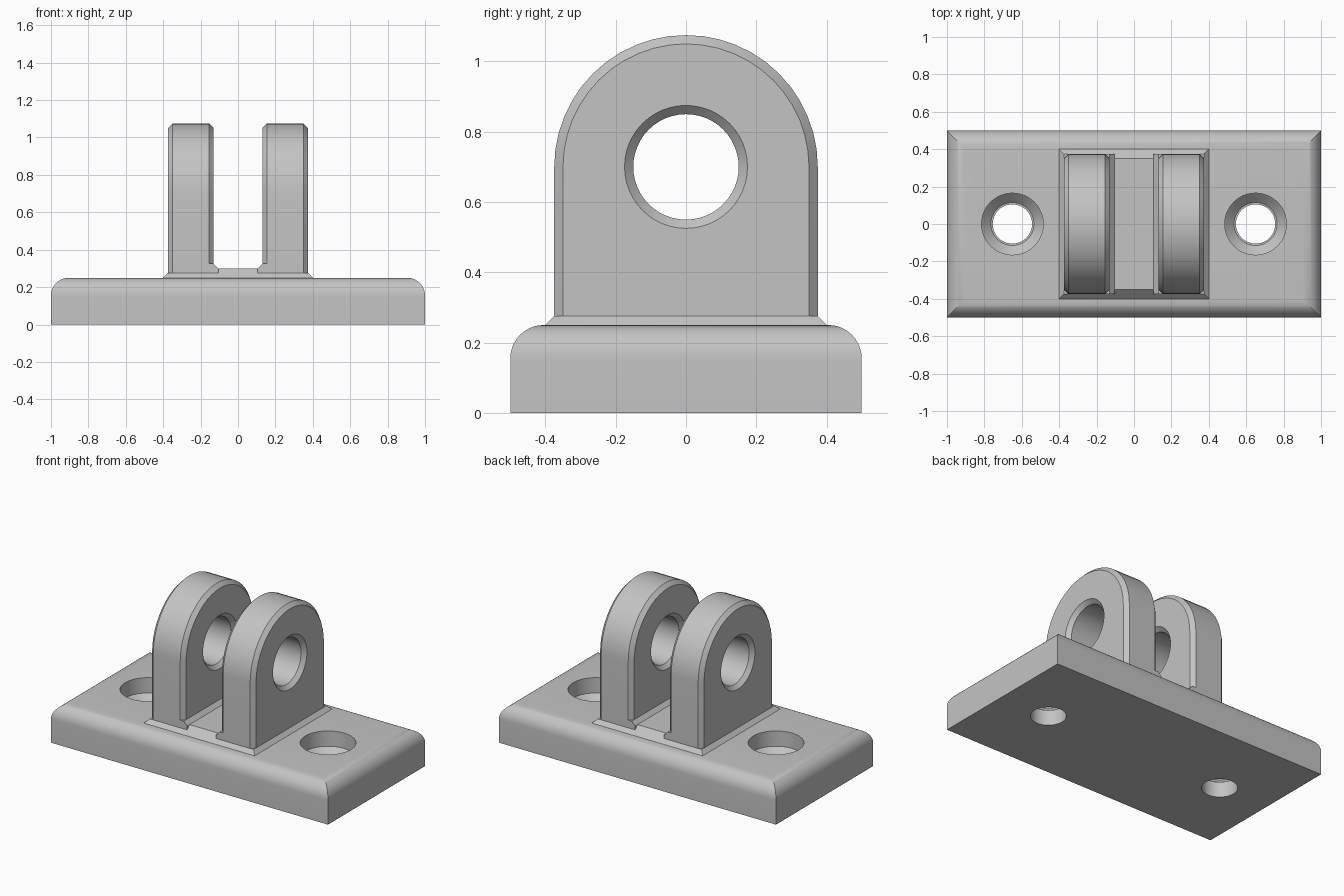
import bpy
import bmesh
from math import pi, sin, cos, radians

cube = bpy.data.objects.get("Cube")
if cube:
    bpy.data.objects.remove(cube, do_unlink=True)

grey = bpy.data.materials.new("light_grey")
grey.use_nodes = True
GREY = (0.55, 0.55, 0.55, 1)
grey.diffuse_color = GREY
grey.node_tree.nodes["Principled BSDF"].inputs["Base Color"].default_value = GREY


def loft(name, loops):
    """Closed solid skinned through matching loops of points."""
    bm = bmesh.new()
    rings = [[bm.verts.new(p) for p in loop] for loop in loops]
    n = len(rings[0])
    for a, b in zip(rings, rings[1:]):
        for i in range(n):
            j = (i + 1) % n
            bm.faces.new((a[i], a[j], b[j], b[i]))
    bm.faces.new(rings[0])
    bm.faces.new(rings[-1])
    bmesh.ops.recalc_face_normals(bm, faces=bm.faces)
    mesh = bpy.data.meshes.new(name)
    bm.to_mesh(mesh)
    bm.free()
    mesh.materials.append(grey)
    obj = bpy.data.objects.new(name, mesh)
    bpy.context.collection.objects.link(obj)
    return obj


def activate(obj):
    bpy.ops.object.select_all(action="DESELECT")
    obj.select_set(True)
    bpy.context.view_layer.objects.active = obj


def cut(obj, cutter):
    activate(obj)
    mod = obj.modifiers.new("hole", "BOOLEAN")
    mod.operation = "DIFFERENCE"
    mod.solver = "EXACT"
    mod.object = cutter
    bpy.ops.object.modifier_apply(modifier=mod.name)
    bpy.data.objects.remove(cutter, do_unlink=True)


def smooth(obj):
    activate(obj)
    bpy.ops.object.shade_smooth_by_angle(angle=radians(30))


def rectangle(hx, hy, z):
    return [(-hx, -hy, z), (hx, -hy, z), (hx, hy, z), (-hx, hy, z)]


def circle(r, segments=48):
    return [(r * cos(2 * pi * i / segments), r * sin(2 * pi * i / segments))
            for i in range(segments)]


# Base plate with rounded top edges
ROUND, TOP, STEPS = 0.095, 0.25, 10
loops = [rectangle(1, 0.5, 0)]
for i in range(STEPS + 1):
    a = pi / 2 * i / STEPS
    inset = ROUND * (1 - cos(a))
    loops.append(rectangle(1 - inset, 0.5 - inset, TOP - ROUND + ROUND * sin(a)))
base = loft("base_plate", loops)

# Recessed, countersunk screw holes
screw_profile = [(0.165, 0.3), (0.165, 0.15), (0.115, 0.1), (0.105, 0.1), (0.105, -0.1)]
for side in (-1, 1):
    cutter = loft("screw_cutter", [[(side * 0.65 + x, y, z) for x, y in circle(r)]
                                   for r, z in screw_profile])
    cut(base, cutter)
smooth(base)

# Sloped foot around the lugs
EDGE = 0.025
loft("lug_foot", [rectangle(0.4, 0.4, TOP), rectangle(0.375, 0.375, TOP + EDGE)])

# Raised floor between the lugs
loft("slot_floor", [rectangle(0.105, 0.375, TOP + EDGE), rectangle(0.105, 0.35, TOP + 2 * EDGE)])

# Lugs with chamfered rims and pin holes
RADIUS, PIN_Z, INNER, OUTER = 0.375, 0.7, 0.13, 0.375


def lug_outline(x, inset):
    r = RADIUS - inset
    arc = [(x, r * cos(pi * i / 24), PIN_Z + r * sin(pi * i / 24)) for i in range(25)]
    return arc + [(x, -r, 0.27), (x, r, 0.27)]


for side, label in ((1, "left"), (-1, "right")):
    lug = loft(label + "_lug", [lug_outline(side * x, inset) for x, inset in (
        (INNER, EDGE), (INNER + EDGE, 0), (OUTER - EDGE, 0), (OUTER, EDGE))])
    pin_profile = [(0.2, INNER - EDGE), (0.15, INNER + EDGE),
                   (0.15, OUTER - EDGE), (0.2, OUTER + EDGE)]
    cutter = loft("pin_cutter", [[(side * x, y, PIN_Z + z) for y, z in circle(r)]
                                 for r, x in pin_profile])
    cut(lug, cutter)
    smooth(lug)

    # Sloped strip where the lug meets the slot floor
    strip = [(0.105, 0.275), (0.105, 0.3), (0.13, 0.325), (0.155, 0.325), (0.155, 0.275)]
    loft(label + "_slot_strip", [[(side * x, y, z) for x, z in strip]
                                 for y in (-0.375, 0.375)])
